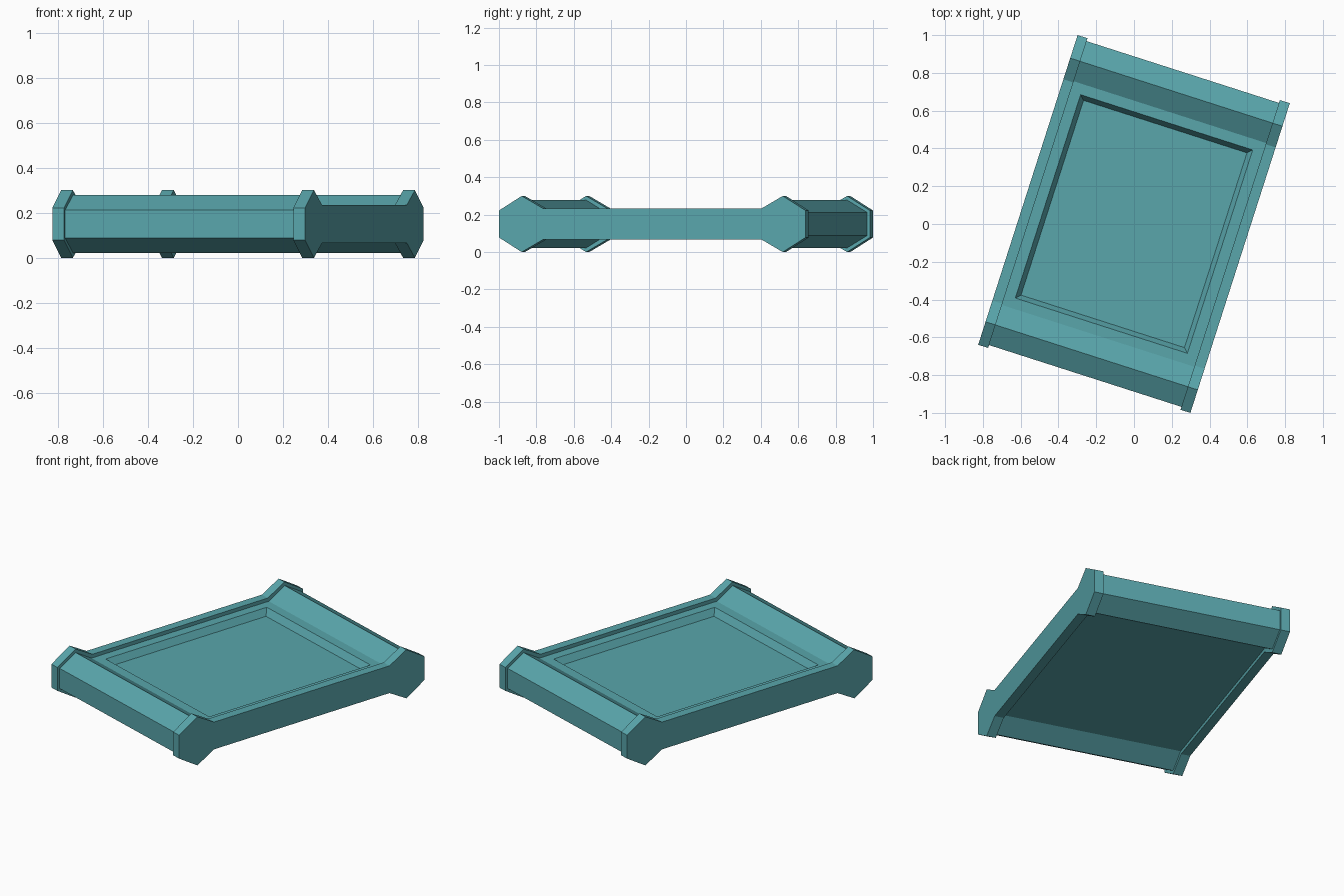
import bpy, bmesh
from math import radians
from mathutils import Matrix

if "Cube" in bpy.data.objects:
    bpy.data.objects.remove(bpy.data.objects["Cube"])

MID = 0.15                      # mid height of the tray
TURN = Matrix.Rotation(radians(-17.8), 4, 'Z')

mat = bpy.data.materials.new("teal")
mat.diffuse_color = (0.10, 0.38, 0.41, 1)
mat.use_nodes = True
mat.node_tree.nodes["Principled BSDF"].inputs["Base Color"].default_value = mat.diffuse_color


def extrude_profile(half, x0, x1):
    """Mirror a quarter profile (y, height from middle) and extrude it along x."""
    top = half + [(-y, h) for y, h in reversed(half)]
    ring = top + [(y, -h) for y, h in reversed(top)]
    bm = bmesh.new()
    face = bm.faces.new([bm.verts.new((x0, y, MID + h)) for y, h in ring])
    new = bmesh.ops.extrude_face_region(bm, geom=[face])["geom"]
    verts = [g for g in new if isinstance(g, bmesh.types.BMVert)]
    bmesh.ops.translate(bm, verts=verts, vec=(x1 - x0, 0, 0))
    bmesh.ops.recalc_face_normals(bm, faces=bm.faces[:])
    return bm


def finish(bm, name):
    bm.transform(TURN)
    mesh = bpy.data.meshes.new(name)
    bm.to_mesh(mesh)
    bm.free()
    mesh.materials.append(mat)
    bpy.context.collection.objects.link(bpy.data.objects.new(name, mesh))


# Side rails with flared ends
rail = [(0.861, 0.072), (0.733, 0.15), (0.615, 0.084)]
for name, x0, x1 in (("left_rail", -0.59, -0.535), ("right_rail", 0.535, 0.59)):
    finish(extrude_profile(rail, x0, x1), name)

# Tray body: end bars and floor in one section
body = [(0.845, 0.062), (0.733, 0.128), (0.622, 0.062)]
bm = extrude_profile(body, -0.535, 0.535)

# Sloped recess sunk into the floor
floor = max((f for f in bm.faces if f.normal.z > 0.99), key=lambda f: f.calc_area())
bmesh.ops.inset_region(bm, faces=[floor], thickness=0.08)
bmesh.ops.inset_region(bm, faces=[floor], thickness=0.034)
bmesh.ops.translate(bm, verts=floor.verts[:], vec=(0, 0, -0.04))
finish(bm, "tray_body")
